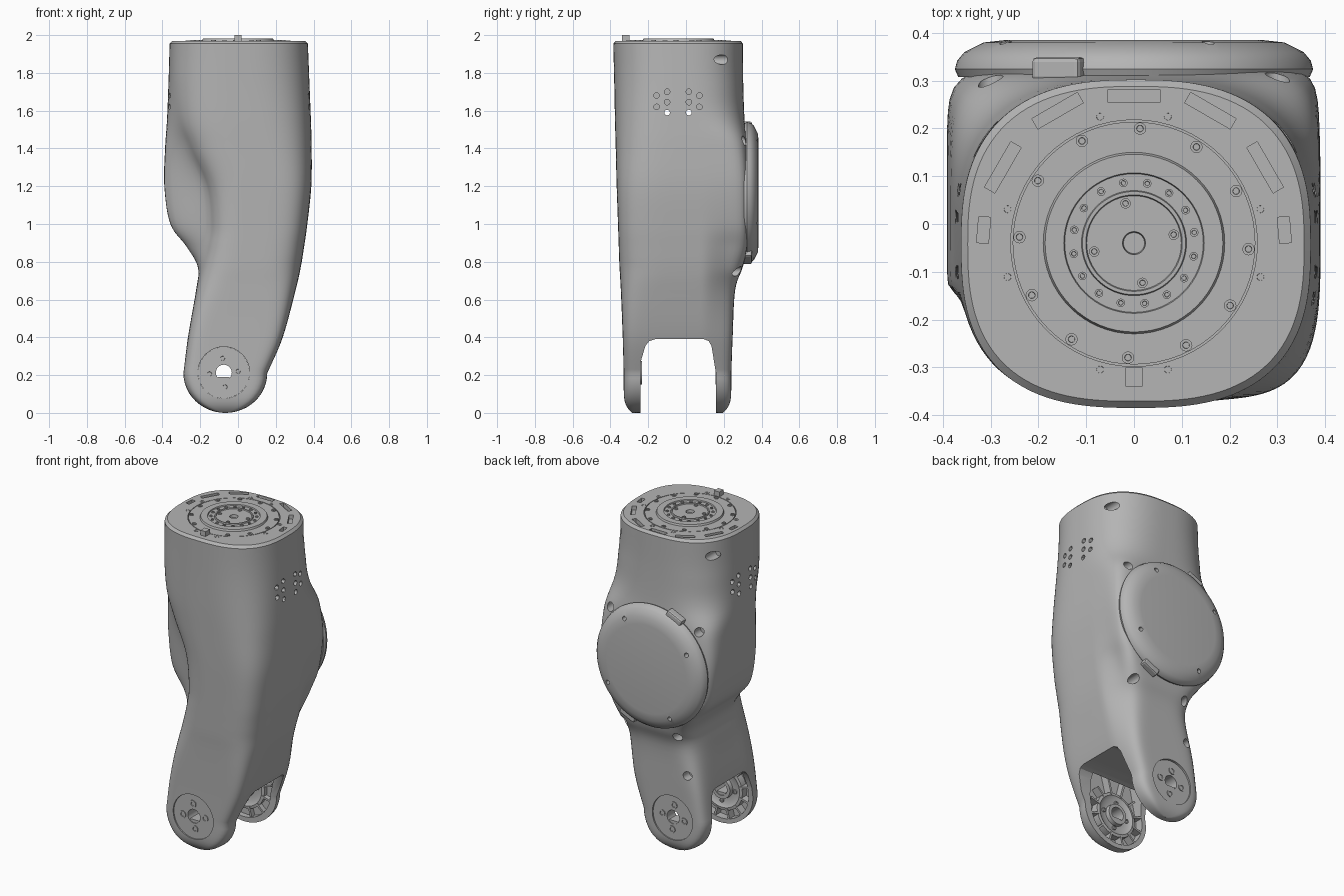
import bpy, bmesh, math
from mathutils import Matrix, Vector

if "Cube" in bpy.data.objects:
    bpy.data.objects.remove(bpy.data.objects["Cube"], do_unlink=True)

grey = bpy.data.materials.new("satin grey")
grey.use_nodes = True
grey.diffuse_color = (0.46, 0.46, 0.46, 1)
grey.node_tree.nodes["Principled BSDF"].inputs["Base Color"].default_value = grey.diffuse_color

X, Y, Z = Vector((1, 0, 0)), Vector((0, 1, 0)), Vector((0, 0, 1))
HINGE = Vector((-0.075, 0, 0.213))
TOP = Vector((0.0, -0.04, 1.97))
COVER = Vector((0, 0.32, 1.165))


def finish(name, bm):
    bmesh.ops.recalc_face_normals(bm, faces=bm.faces)
    mesh = bpy.data.meshes.new(name)
    bm.to_mesh(mesh)
    bm.free()
    mesh.materials.append(grey)
    obj = bpy.data.objects.new(name, mesh)
    bpy.context.collection.objects.link(obj)
    return obj


def select(obj):
    bpy.ops.object.select_all(action='DESELECT')
    obj.select_set(True)
    bpy.context.view_layer.objects.active = obj


def smooth(obj, degrees=35):
    select(obj)
    bpy.ops.object.shade_smooth_by_angle(angle=math.radians(degrees))


def cut(obj, name, bm):
    cutter = finish(name, bm)
    cutter.hide_render = True
    mod = obj.modifiers.new(name, 'BOOLEAN')
    mod.operation, mod.solver, mod.object = 'DIFFERENCE', 'EXACT', cutter
    select(obj)
    bpy.ops.object.modifier_apply(modifier=name)
    bpy.data.objects.remove(cutter, do_unlink=True)


def cyl(bm, start, end, radius, sides=20):
    start, end = Vector(start), Vector(end)
    turn = (end - start).to_track_quat('Z', 'Y').to_matrix().to_4x4()
    bmesh.ops.create_cone(bm, cap_ends=True, segments=sides, radius1=radius, radius2=radius,
                          depth=(end - start).length,
                          matrix=Matrix.Translation((start + end) / 2) @ turn)


def box(bm, centre, size, axis=Z, angle=0):
    bmesh.ops.create_cube(bm, size=1, matrix=Matrix.Translation(centre)
                          @ Matrix.Rotation(angle, 4, axis) @ Matrix.Diagonal((*size, 1)))


def prism(bm, points, offset):
    face = bm.faces.new([bm.verts.new(p) for p in points])
    new = bmesh.ops.extrude_face_region(bm, geom=[face])["geom"]
    bmesh.ops.translate(bm, vec=offset, verts=[g for g in new if isinstance(g, bmesh.types.BMVert)])


def bridge(bm, a, b):
    for i in range(len(a)):
        j = (i + 1) % len(a)
        bm.faces.new((a[i], a[j], b[j], b[i]))


def lathe(bm, profile, origin, axis, sides=64, closed=False):
    """Spin (radius, height) points around an axis."""
    place = Matrix.Translation(origin) @ axis.to_track_quat('Z', 'Y').to_matrix().to_4x4()
    rings = [[bm.verts.new(place @ Vector((*polar(r, 360 * i / sides), h))) for i in range(sides)]
             for r, h in profile]
    for a, b in zip(rings, rings[1:]):
        bridge(bm, a, b)
    if closed:
        bridge(bm, rings[-1], rings[0])
    else:
        bm.faces.new(rings[0])
        bm.faces.new(rings[-1])


def polar(r, degrees):
    return r * math.cos(math.radians(degrees)), r * math.sin(math.radians(degrees))


def ease(a, b, v):
    t = min(1, max(0, (v - a) / (b - a)))
    return t * t * (3 - 2 * t)


def spline(rows, steps):
    """Catmull-Rom through rows of numbers."""
    ext = [rows[0]] + rows + [rows[-1]]
    for k in range(len(rows) - 1):
        p, a, b, n = ext[k:k + 4]
        for s in range(steps):
            t = s / steps
            yield [q + (r - o) * t / 2 + (2 * o - 5 * q + 4 * r - m) * t * t / 2
                   + (3 * q - o - 3 * r + m) * t ** 3 / 2 for o, q, r, m in zip(p, a, b, n)]
    yield rows[-1]


# Shell sections: height, right edge front/back, left edge front/back, front, back, back squareness
SECTIONS = [
    [1.955, -.362, -.362, .37, .37, -.385, .302, 2.6],
    [1.75, -.365, -.368, .378, .378, -.38, .303, 2.7],
    [1.55, -.34, -.376, .386, .386, -.376, .31, 3.4],
    [1.4, -.28, -.386, .39, .388, -.372, .323, 7],
    [1.2, -.185, -.39, .388, .385, -.367, .326, 11],
    [1.0, -.16, -.358, .367, .355, -.36, .326, 11],
    [.88, -.175, -.272, .35, .315, -.356, .323, 9],
    [.77, -.2, -.212, .332, .285, -.352, .3, 6],
    [.65, -.222, -.222, .305, .255, -.345, .26, 5],
    [.4, -.265, -.265, .237, .21, -.335, .247, 8],
    [.21, -.29, -.29, .156, .15, -.33, .24, 9],
]
rows = list(spline(SECTIONS, 6))
# Chamfered top rim
rim = rows[0]
rows.insert(0, [1.97] + [v - math.copysign(.014, v) for v in rim[1:7]] + [rim[7]])
# Rounded fork ends
end = rows[-1]
mid = (end[1] + end[3]) / 2
for i in range(1, 13):
    a = math.radians(min(88.5, i * 7.5))
    inset = .045 * math.sin(a) ** 6
    rows.append([.21 - .21 * math.sin(a)] + [mid + (v - mid) * math.cos(a) for v in end[1:5]]
                + [end[5] + inset, end[6] - inset, end[7]])

bm = bmesh.new()
COUNT = 128
rings = []
for z, rf, rb, lf, lb, y0, y1, nb in rows:
    cx, cy, hy = (rf + lf) / 2, (y0 + y1) / 2, (y1 - y0) / 2
    nf = 2.7 + 1.5 * ease(1.9, .9, z) + 4.5 * ease(.8, .35, z)
    ring = []
    for i in range(COUNT):
        c, s = polar(1, 360 * i / COUNT)
        n = nb if s > 0 else nf
        r = (abs(c) ** n + abs(s) ** n) ** (-1 / n)
        u, y = r * c, cy + hy * r * s
        right = rf + (rb - rf) * ease(-.27, -.12, y)
        left = lf + (lb - lf) * ease(.08, .24, y)
        ring.append(bm.verts.new((cx + u * (left - cx if u > 0 else cx - right), y, z)))
    rings.append(ring)
for a, b in zip(rings, rings[1:]):
    bridge(bm, a, b)
bm.faces.new(rings[0])
bm.faces.new(rings[-1])
shell = finish("shell", bm)

# Gap between the fork arms
bm = bmesh.new()
prism(bm, [(-1, y, z) for y, z in [(-.24, -.1), (-.24, .27), (-.215, .355), (-.195, .38), (-.165, .39),
                                   (.095, .39), (.12, .38), (.135, .355), (.16, .2), (.16, -.1)]], X * 2)
cut(shell, "fork_gap", bm)

# Hinge bores and ribbed pockets inside the arms
bm = bmesh.new()
cyl(bm, HINGE - Y, HINGE + Y, .137, 64)
cut(shell, "hinge_bore", bm)
bm = bmesh.new()
for y, depth, high in ((-.19, -.1, .5), (.1, .095, .37)):
    arc = [polar(.185, a) for a in range(170, 361, 10)]
    outline = [(HINGE.x + x, y, HINGE.z + z) for x, z in arc] + [(.15, y, high - .03), (.11, y, high),
                                                              (-.17, y, high), (-.21, y, high - .03)]
    prism(bm, outline, Y * depth)
cut(shell, "arm_pockets", bm)

# Vents, screw wells, top flange seat and rim slots
bm = bmesh.new()
for row, heights in ((.0, (1.70, 1.645, 1.59)), (.056, (1.68, 1.62))):
    for y in (-.1 - row, .015 + row):
        for z in heights:
            if z < 1.6:
                cyl(bm, (-1, y, z), (1, y, z), .015, 12)
            else:
                for side in (-1, 1):
                    cyl(bm, (side * .3, y, z), (side, y, z), .015, 12)
for x, y, z in ((.315, .12, 1.87), (-.31, .12, 1.87), (.3, .25, 1.44), (-.3, .25, 1.44),
                (.23, .2, .75), (-.135, .21, .74), (-.18, .19, .5)):
    cyl(bm, (x, y, z), (x, 1, z), .026)
cyl(bm, TOP - Z * .03, TOP + Z, .258, 64)
for angle, length, r in ((90, .11, .308), (60, .11, .32), (120, .11, .32), (30, .11, .317),
                         (150, .11, .317), (5, .055, .316), (175, .055, .316)):
    x, y = polar(r, angle)
    box(bm, TOP + Vector((x, y, 0)), (.025, length, .05), Z, math.radians(angle))
cut(shell, "small_openings", bm)
smooth(shell, 30)

# Stepped drive flange on top
bm = bmesh.new()
lathe(bm, [(.254, -.04), (.254, 0), (.19, 0), (.186, .011), (.147, .011), (.145, .004), (.11, .004),
           (.108, .011), (.101, .011), (.099, .005), (.024, .005), (.022, -.012)], TOP, Z)
smooth(finish("top_flange", bm))


def bolt(bm, centre, axis, radius, height=.008):
    lathe(bm, [(radius, -.01), (radius, height), (radius * .55, height), (radius * .5, height * .2)],
          centre, axis, 12)


bm = bmesh.new()
for ring_r, radius, count, start, h in ((.24, .013, 12, 27, 0), (.128, .009, 16, 10, .004),
                                         (.085, .011, 4, 12, .005), (.274, .014, 4, 15, -.003),
                                         (.274, .014, 4, 75, -.003)):
    for i in range(count):
        x, y = polar(ring_r, start + 360 * i / count)
        bolt(bm, TOP + Vector((x, y, h)), Z, radius, .005)
smooth(finish("flange_bolts", bm))

# Locating peg at the front of the rim
bm = bmesh.new()
box(bm, (0, -.32, 1.98), (.035, .04, .04))
finish("locating_peg", bm)

# Round rear cover with screw holes and clips
bm = bmesh.new()
lathe(bm, [(.368, -.012), (.375, .004), (.37, .022), (.355, .04), (.315, .06), (.27, .065)],
      COVER, Y, 96)
cover = finish("rear_cover", bm)
bm = bmesh.new()
for i in range(4):
    x, z = polar(.31, 60 + 90 * i)
    cyl(bm, COVER + Vector((x, .03, z)), COVER + Vector((x, .2, z)), .013, 16)
cut(cover, "cover_screw_holes", bm)
smooth(cover)
bm = bmesh.new()
for angle in (115, 295):
    x, z = polar(.372, angle)
    box(bm, COVER + Vector((x, .004, z)), (.045, .05, .11), Y, -math.radians(angle))
clips = finish("cover_clips", bm)
bevel = clips.modifiers.new("soft_edges", 'BEVEL')
bevel.width, bevel.segments = .01, 2

# Hinge hubs, bolts and ribs on both arms
for label, outer, inner, out, high in (("front", -.322, -.232, -Y, .28), ("rear", .232, .155, Y, .2)):
    deep = abs(outer - inner)
    bm = bmesh.new()
    lathe(bm, [(.042, 0), (.1365, 0), (.1365, -deep + .015), (.12, -deep + .012), (.1, -deep + .025),
               (.065, -deep + .025), (.062, -deep), (.042, -deep)],
          HINGE + Y * outer, out, 64, closed=True)
    # Flat on the shaft hole
    box(bm, HINGE + Vector((0, (outer + inner) / 2, -.035)), (.06, deep * .9, .024))
    smooth(finish(label + "_hinge_hub", bm))
    bm = bmesh.new()
    for i in range(4):
        x, z = polar(.076, 5 + 90 * i)
        bolt(bm, HINGE + Vector((x, outer, z)), out, .022, .005)
        bolt(bm, HINGE + Vector((x * 1.08, inner - out.y * -.022, z * 1.08)), -out, .013, .006)
    smooth(finish(label + "_hinge_bolts", bm))
    bm = bmesh.new()
    for angle in range(15, 360, 30):
        reach = high if 60 < angle < 120 else .19
        x, z = polar((reach + .125) / 2, angle)
        box(bm, HINGE + Vector((x, inner + out.y * .035, z)), (reach - .125, .05, .012),
            Y, -math.radians(angle))
    finish(label + "_arm_ribs", bm)
